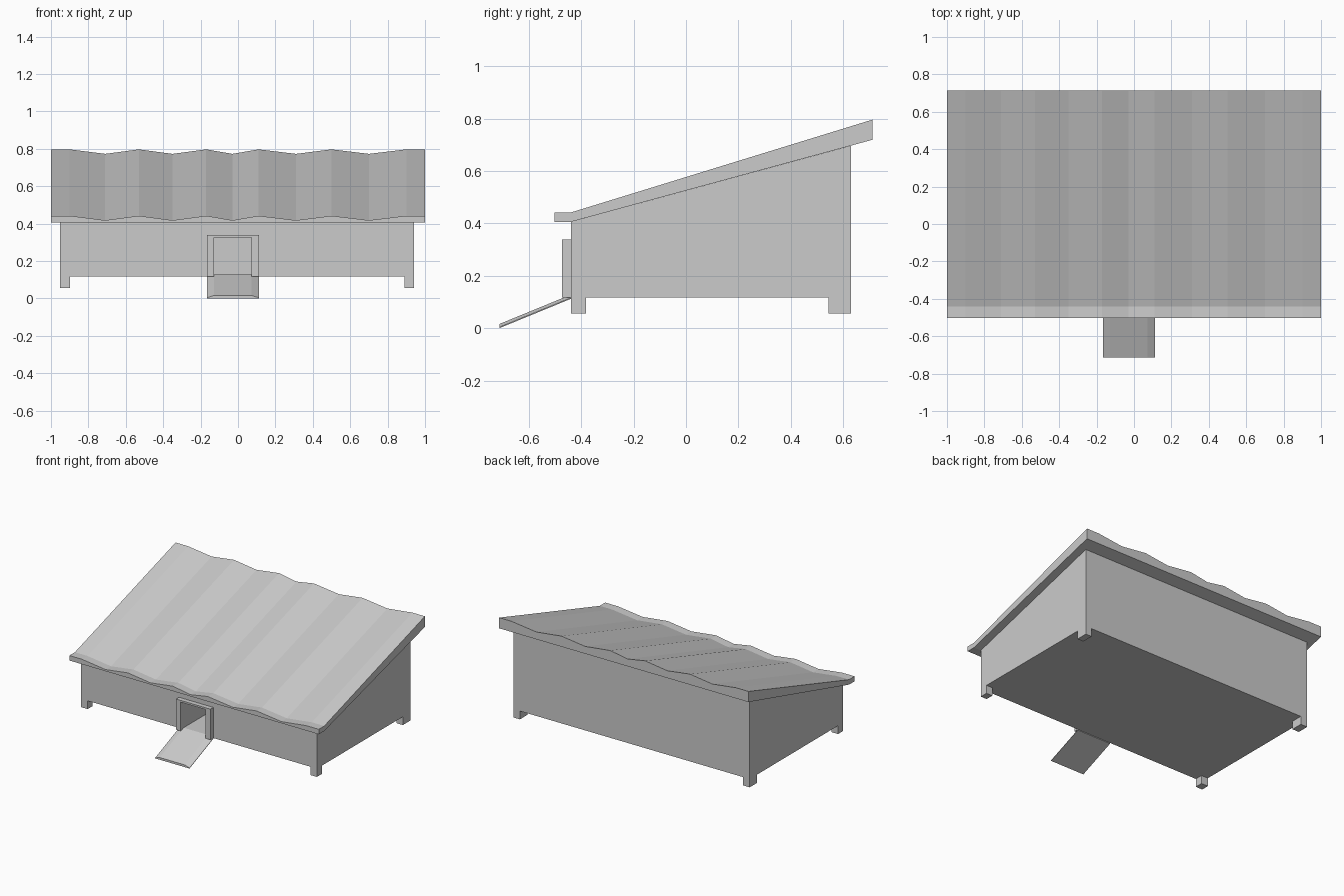
import bpy, bmesh

if "Cube" in bpy.data.objects:
    bpy.data.objects.remove(bpy.data.objects["Cube"])


def add_mesh(name, verts, faces):
    mesh = bpy.data.meshes.new(name)
    mesh.from_pydata(verts, [], faces)
    bm = bmesh.new()
    bm.from_mesh(mesh)
    bmesh.ops.recalc_face_normals(bm, faces=bm.faces)
    bm.to_mesh(mesh)
    bm.free()
    ob = bpy.data.objects.new(name, mesh)
    bpy.context.collection.objects.link(ob)
    return ob


def loft(name, rings):
    """Skin equal-sized closed rings and cap both ends."""
    n = len(rings[0])
    faces = [tuple(range(n)), tuple(range((len(rings) - 1) * n, len(rings) * n))]
    for r in range(len(rings) - 1):
        for i in range(n):
            j = (i + 1) % n
            faces.append((r * n + i, r * n + j, (r + 1) * n + j, (r + 1) * n + i))
    return add_mesh(name, [v for ring in rings for v in ring], faces)


def box(name, x0, x1, y0, y1, z0, z1):
    ring = [(x0, z0), (x1, z0), (x1, z1), (x0, z1)]
    return loft(name, [[(x, y, z) for x, z in ring] for y in (y0, y1)])


X0, X1, Y0, Y1, FLOOR = -0.952, 0.941, -0.44, 0.63, 0.117

# Hut body with a sloping top
side = [(Y0, FLOOR), (Y1, FLOOR), (Y1, 0.697), (Y0, 0.406)]
body = loft("hut_body", [[(x, y, z) for y, z in side] for x in (X0, X1)])

# Entrance recess cut into the front wall
cutter = box("entrance_cutter", -0.128, 0.072, -0.6, -0.04, 0.128, 0.326)
cutter.hide_render = True
cutter.hide_viewport = True
cut = body.modifiers.new("entrance", 'BOOLEAN')
cut.operation = 'DIFFERENCE'
cut.solver = 'EXACT'
cut.object = cutter

# Short corner legs
for xn, xa, xb in (("left", X0, -0.898), ("right", 0.891, X1)):
    for yn, ya, yb in (("front", Y0, -0.382), ("back", 0.545, Y1)):
        box(f"{yn}_{xn}_leg", xa, xb, ya, yb, 0.057, FLOOR)

# Wavy sheet roof: flat lip at the front, then a slope rising to the back
wave_x = [-1, -0.9, -0.71, -0.53, -0.35, -0.17, -0.03, 0.11, 0.31, 0.5, 0.7, 0.9, 1]
wave_d = [0] + [0, 0.024] * 5 + [0, 0]
rings = []
for y, low, high in ((-0.503, 0.406, 0.442), (Y0, 0.406, 0.442), (0.713, 0.72, 0.797)):
    top = [(x, y, high - d) for x, d in zip(wave_x, wave_d)]
    rings.append([(-1, y, low)] + top + [(1, y, low)])
loft("wavy_roof", rings)

# Door frame: two posts and a thin head, open at the bottom
frame = [(-0.165, FLOOR), (-0.165, 0.339), (0.111, 0.339), (0.111, FLOOR),
         (0.072, FLOOR), (0.072, 0.326), (-0.128, 0.326), (-0.128, FLOOR)]
loft("door_frame", [[(x, y, z) for x, z in frame] for y in (-0.474, Y0)])

# Entrance ramp with bevelled edges
ramp = [(-0.165, 0), (-0.165, 0.004), (-0.128, 0.016), (0.072, 0.016), (0.111, 0.004), (0.111, 0)]
loft("ramp", [[(x, y, z + base) for x, z in ramp] for y, base in ((-0.713, 0), (Y0, 0.112))])
